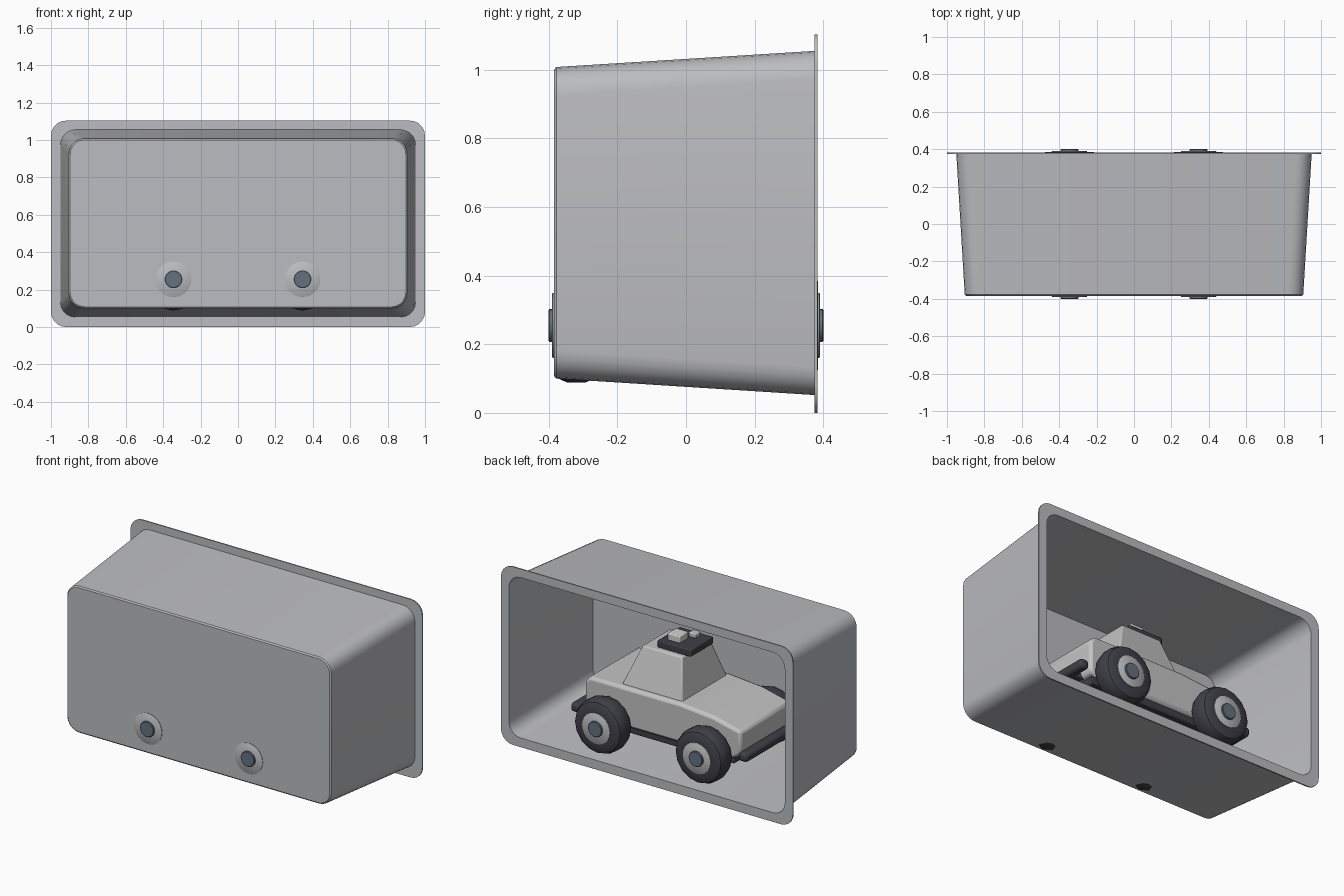
import bpy, bmesh, math
from mathutils import Vector

if "Cube" in bpy.data.objects:
    bpy.data.objects.remove(bpy.data.objects["Cube"])


def material(name, rgb):
    m = bpy.data.materials.new(name)
    m.diffuse_color = (*rgb, 1)
    m.use_nodes = True
    m.node_tree.nodes["Principled BSDF"].inputs["Base Color"].default_value = m.diffuse_color
    return m


GREY = material("shell grey", (0.50, 0.505, 0.525))
BODY = material("body grey", (0.55, 0.55, 0.555))
RUBBER = material("dark rubber", (0.05, 0.05, 0.065))
STEEL = material("blue steel", (0.13, 0.165, 0.215))
CREAM = material("pale grey", (0.65, 0.65, 0.63))


def finish(name, bm, mat, bevel=0, smooth=True, segments=2):
    bmesh.ops.recalc_face_normals(bm, faces=bm.faces)
    me = bpy.data.meshes.new(name)
    bm.to_mesh(me)
    bm.free()
    ob = bpy.data.objects.new(name, me)
    bpy.context.collection.objects.link(ob)
    me.materials.append(mat)
    if bevel:
        mod = ob.modifiers.new("bevel", "BEVEL")
        mod.width = bevel
        mod.segments = segments
        mod.limit_method = "ANGLE"
    if smooth:
        bpy.ops.object.select_all(action="DESELECT")
        ob.select_set(True)
        bpy.context.view_layer.objects.active = ob
        bpy.ops.object.shade_smooth_by_angle(angle=math.radians(35))
    return ob


def loft(bm, rings, caps=True):
    loops = [[bm.verts.new(p) for p in r] for r in rings]
    n = len(loops[0])
    for a, b in zip(loops, loops[1:]):
        for i in range(n):
            j = (i + 1) % n
            bm.faces.new((a[i], a[j], b[j], b[i]))
    if caps:
        bm.faces.new(loops[0])
        bm.faces.new(loops[-1])


def rounded(hx, z0, z1, r, y, steps=5):
    """Rounded rectangle in the upright plane at depth y."""
    pts = []
    corners = ((hx - r, z1 - r), (r - hx, z1 - r), (r - hx, z0 + r), (hx - r, z0 + r))
    for k, (cx, cz) in enumerate(corners):
        for s in range(steps + 1):
            a = math.pi / 2 * (k + s / steps)
            pts.append((cx + r * math.cos(a), y, cz + r * math.sin(a)))
    return pts


def lathe(name, x, z, profile, mat, sides):
    """Turn (radius, y) pairs about a sideways axle."""
    bm = bmesh.new()
    loft(bm, [[(x + r * math.cos(2 * math.pi * i / sides), y,
                z + r * math.sin(2 * math.pi * i / sides)) for i in range(sides)]
              for r, y in profile])
    return finish(name, bm, mat)


def box(name, centre, size, mat, bevel=0.006):
    bm = bmesh.new()
    bmesh.ops.create_cube(bm, size=1)
    for v in bm.verts:
        v.co = Vector(c + s * p for c, s, p in zip(centre, size, v.co))
    return finish(name, bm, mat, bevel)


# Open-backed tapered tray with a thin flange
bm = bmesh.new()
loft(bm, [
    rounded(0.897, 0.108, 1.000, 0.075, -0.385),
    rounded(0.905, 0.100, 1.008, 0.083, -0.378),
    rounded(0.950, 0.052, 1.055, 0.083, 0.375),
    rounded(1.000, 0.000, 1.103, 0.080, 0.375),
    rounded(1.000, 0.000, 1.103, 0.080, 0.383),
    rounded(0.945, 0.057, 1.050, 0.080, 0.383),
    rounded(0.900, 0.105, 1.003, 0.080, -0.375),
])
finish("tray_shell", bm, GREY)

# Wheels, mirrored on both axles
WZ = 0.255
for sx, end in ((-1, "front"), (1, "rear")):
    x = 0.345 * sx
    for sy, side in ((-1, "right"), (1, "left")):
        tag = f"{end}_{side}"
        turn = lambda pr: [(r, y * sy) for r, y in pr]
        lathe("tire_" + tag, x, WZ, turn([
            (0.09, 0.25), (0.13, 0.25), (0.155, 0.265), (0.167, 0.295), (0.167, 0.345),
            (0.155, 0.372), (0.13, 0.384), (0.09, 0.384)]), RUBBER, 16)
        lathe("rim_" + tag, x, WZ, turn([(0.095, 0.36), (0.095, 0.388), (0.092, 0.390)]), GREY, 24)
        lathe("hub_cap_" + tag, x, WZ, turn([(0.048, 0.38), (0.048, 0.398), (0.044, 0.401)]), STEEL, 20)
    lathe("axle_" + end, x, WZ, [(0.03, -0.26), (0.03, 0.26)], RUBBER, 10)

# Car body: side profile extruded across the width
profile = [(0.52, 0.26), (0.52, 0.45), (0.49, 0.485), (-0.13, 0.485),
           (-0.36, 0.465), (-0.55, 0.42), (-0.55, 0.28), (-0.50, 0.24), (0.48, 0.24)]
bm = bmesh.new()
loft(bm, [[(x, y, z) for x, z in profile] for y in (-0.25, 0.25)])
finish("car_body", bm, BODY, 0.018)

# Tapered cabin
bm = bmesh.new()
loft(bm, [[(x0, -w, z), (x1, -w, z), (x1, w, z), (x0, w, z)]
          for x0, x1, w, z in ((-0.13, 0.29, 0.22, 0.475), (-0.07, 0.20, 0.14, 0.715))])
finish("cabin", bm, BODY, 0.008)

# Chassis and bumpers
box("chassis", (0, 0, 0.225), (0.98, 0.46, 0.05), RUBBER)
for sx, end in ((-1, "front"), (1, "rear")):
    box("bumper_" + end, (0.575 * sx, 0, 0.275), (0.06, 0.54, 0.055), RUBBER, 0.018)
    for y in (-0.14, 0.14):
        box(f"bumper_bracket_{end}", (0.53 * sx, y, 0.265), (0.08, 0.05, 0.035), RUBBER)

# Roof platform with two small blocks
box("roof_platform", (0.005, 0, 0.735), (0.23, 0.22, 0.045), RUBBER)
box("roof_block_large", (0.035, 0.03, 0.777), (0.085, 0.085, 0.045), CREAM)
box("roof_block_small", (-0.02, -0.055, 0.77), (0.05, 0.05, 0.03), BODY)
